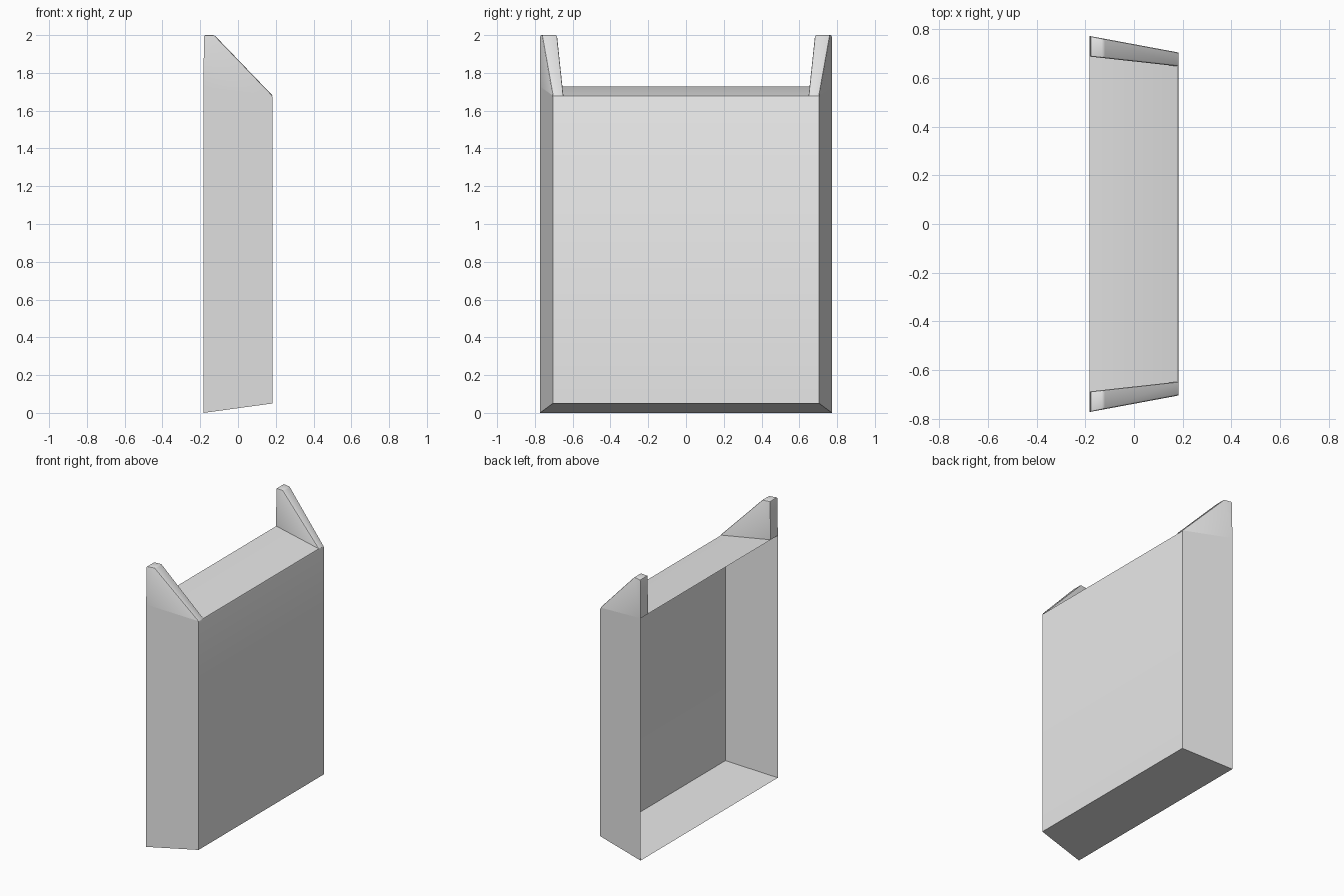
import bpy, bmesh
from math import radians

cube = bpy.data.objects.get("Cube")
if cube:
    bpy.data.objects.remove(cube, do_unlink=True)

grey = bpy.data.materials.new("plain_grey")
grey.use_nodes = True
grey.diffuse_color = (0.8, 0.8, 0.8, 1)
grey.node_tree.nodes["Principled BSDF"].inputs["Base Color"].default_value = (0.8, 0.8, 0.8, 1)

BACK, FRONT = -0.183, 0.183        # open side and closed panel
WIDE, NARROW = 0.773, 0.705        # half widths at those two ends
TOP_BACK, TOP_FRONT = 1.727, 1.68
BASE_FRONT = 0.05


def finish(bm, name):
    bmesh.ops.recalc_face_normals(bm, faces=bm.faces)
    mesh = bpy.data.meshes.new(name)
    bm.to_mesh(mesh)
    bm.free()
    mesh.materials.append(grey)
    obj = bpy.data.objects.new(name, mesh)
    bpy.context.collection.objects.link(obj)
    bpy.ops.object.select_all(action="DESELECT")
    obj.select_set(True)
    bpy.context.view_layer.objects.active = obj
    bpy.ops.object.shade_smooth_by_angle(angle=radians(35))
    return obj


def ring(bm, x, half, low, high):
    return [bm.verts.new((x, y, z)) for y, z in
            ((-half, low), (half, low), (half, high), (-half, high))]


def loft(bm, a, b, skip=()):
    n = len(a)
    for i in range(n):
        if i not in skip:
            bm.faces.new((a[i], a[(i + 1) % n], b[(i + 1) % n], b[i]))


# Thin tapered tray, open on one side
bm = bmesh.new()
back = ring(bm, BACK, WIDE, 0, TOP_BACK)
front = ring(bm, FRONT, NARROW, BASE_FRONT, TOP_FRONT)
loft(bm, back, front)
bm.faces.new(front)
lip = [e for e in bm.edges if set(e.verts) == {front[2], front[3]}]
bmesh.ops.bevel(bm, geom=lip, offset=0.01, segments=2, profile=0.5, affect="EDGES")
finish(bm, "tray_shell")


def side_y(x):
    return WIDE + (NARROW - WIDE) * (x - BACK) / (FRONT - BACK)


def make_ear(name, side):
    # Side profile as x, z and the inner face's y
    profile = ((BACK, TOP_BACK, 0.692), (BACK + 0.003, 2.0, 0.688),
               (-0.125, 2.0, 0.682), (FRONT, TOP_FRONT, 0.648))
    bm = bmesh.new()
    outer = [bm.verts.new((x, side * side_y(x), z)) for x, z, y in profile]
    inner = [bm.verts.new((x, side * y, z)) for x, z, y in profile]
    bm.faces.new(outer)
    bm.faces.new(inner)
    loft(bm, outer, inner, skip=(3,))
    # Round the tip and the sloping edge
    rim = set(outer[1:] + inner[1:])
    edges = [e for e in bm.edges if set(e.verts) <= rim
             and not set(e.verts) == {outer[3], inner[3]}]
    bmesh.ops.bevel(bm, geom=edges, offset=0.008, segments=2, profile=0.5, affect="EDGES")
    finish(bm, name)


# Pointed ears above the two side walls
make_ear("left_ear", 1)
make_ear("right_ear", -1)
